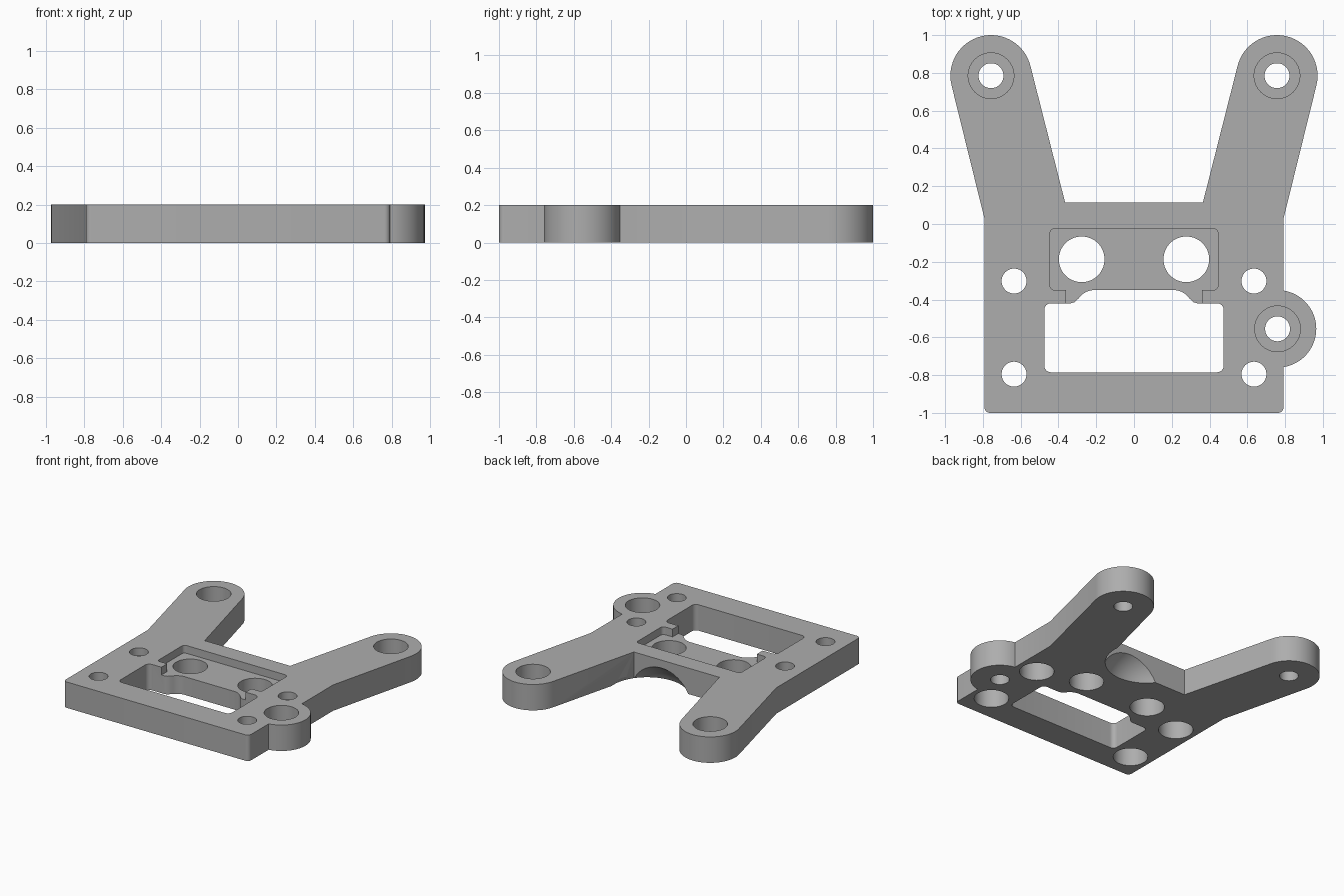
import bpy, bmesh
from math import cos, sin, radians

TOP = 0.2       # plate thickness
OVER = 0.05     # how far cutters overshoot the plate

cube = bpy.data.objects.get("Cube")
if cube:
    bpy.data.objects.remove(cube, do_unlink=True)

grey = bpy.data.materials.new("plain_grey")
grey.use_nodes = True
colour = (0.42, 0.42, 0.42, 1)
grey.diffuse_color = colour
grey.node_tree.nodes["Principled BSDF"].inputs["Base Color"].default_value = colour


def arc(cx, cy, r, start, end, steps=32):
    """Points along an arc, angles in degrees."""
    angles = [radians(start + (end - start) * i / steps) for i in range(steps + 1)]
    return [(cx + r * cos(a), cy + r * sin(a)) for a in angles]


def circle(cx, cy, r):
    return arc(cx, cy, r, 0, 360, 64)[:-1]


def mirrored(points):
    """The same points on the other side, in reverse order."""
    return [(-x, y) for x, y in reversed(points)]


def rounded_rect(hx, y0, y1, r):
    half = arc(hx - r, y0 + r, r, -90, 0, 6) + arc(hx - r, y1 - r, r, 0, 90, 6)
    return half + mirrored(half)


def prism(name, points, z0, z1):
    bm = bmesh.new()
    face = bm.faces.new([bm.verts.new((x, y, z0)) for x, y in points])
    result = bmesh.ops.extrude_face_region(bm, geom=[face])
    verts = [g for g in result["geom"] if isinstance(g, bmesh.types.BMVert)]
    bmesh.ops.translate(bm, verts=verts, vec=(0, 0, z1 - z0))
    bmesh.ops.recalc_face_normals(bm, faces=bm.faces)
    mesh = bpy.data.meshes.new(name)
    bm.to_mesh(mesh)
    bm.free()
    obj = bpy.data.objects.new(name, mesh)
    bpy.context.collection.objects.link(obj)
    mesh.materials.append(grey)
    return obj


def cut(target, cutter):
    """Subtract the cutter, then discard it."""
    cutter.hide_render = True
    bpy.context.view_layer.objects.active = target
    mod = target.modifiers.new("cut", "BOOLEAN")
    mod.operation = "DIFFERENCE"
    mod.solver = "EXACT"
    mod.object = cutter
    bpy.ops.object.modifier_apply(modifier=mod.name)
    bpy.data.objects.remove(cutter, do_unlink=True)


# Plate outline: body, two splayed arms and a round lug on the left side
HX, ARM, LUG = 0.792, (0.757, 0.785), (0.76, -0.555)
corner = arc(HX - 0.03, -0.97, 0.03, -90, 0, 6)
lug = arc(*LUG, 0.205, -81, 81)
arm = [(HX, 0.03)] + arc(*ARM, 0.215, -14, 166) + [(0.365, 0.115)]
plate = prism("mounting_plate", corner + lug + arm + mirrored(corner + arm), 0, TOP)

# Shallow pocket with a narrower mouth towards the front
FLOOR = 0.14
cut(plate, prism("pocket", rounded_rect(0.445, -0.35, -0.025, 0.025), FLOOR, TOP + OVER))
cut(plate, prism("pocket_mouth", [(-0.36, -0.45), (0.36, -0.45), (0.36, -0.33), (-0.36, -0.33)],
                 FLOOR, TOP + OVER))

# Large window with a relieved back edge
window = (arc(0.44, -0.75, 0.035, -90, 0, 6) + arc(0.44, -0.455, 0.035, 0, 90, 6)
          + [(0.335, -0.42), (0.315, -0.414), (0.3, -0.4)]
          + arc(0.21, -0.45, 0.1, 35, 90, 8))
cut(plate, prism("window", window + mirrored(window), -OVER, TOP + OVER))

# Twin round holes through the pocket floor
for side in (-1, 1):
    cut(plate, prism("sensor_hole", circle(side * 0.277, -0.187, 0.121), -OVER, TOP + OVER))

# Screw holes, counterbored from above on the arms and lug
for x, y in (ARM, (-ARM[0], ARM[1]), LUG):
    cut(plate, prism("screw_hole", circle(x, y, 0.066), -OVER, TOP + OVER))
    cut(plate, prism("counterbore", circle(x, y, 0.121), 0.08, TOP + OVER))

# Screw holes, counterbored from below on the body
for side in (-1, 1):
    for y in (-0.302, -0.795):
        cut(plate, prism("screw_hole", circle(side * 0.635, y, 0.066), -OVER, TOP + OVER))
        cut(plate, prism("counterbore", circle(side * 0.635, y, 0.121), -OVER, FLOOR))

# Domed clearance under the back edge
bpy.ops.mesh.primitive_uv_sphere_add(segments=64, ring_count=32, radius=0.311,
                                     location=(0.13, 0.287, -0.12))
dome = bpy.context.object
dome.data.materials.append(grey)
cut(plate, dome)

bpy.ops.object.select_all(action="DESELECT")
plate.select_set(True)
bpy.context.view_layer.objects.active = plate
bpy.ops.object.shade_smooth_by_angle(angle=radians(30))
